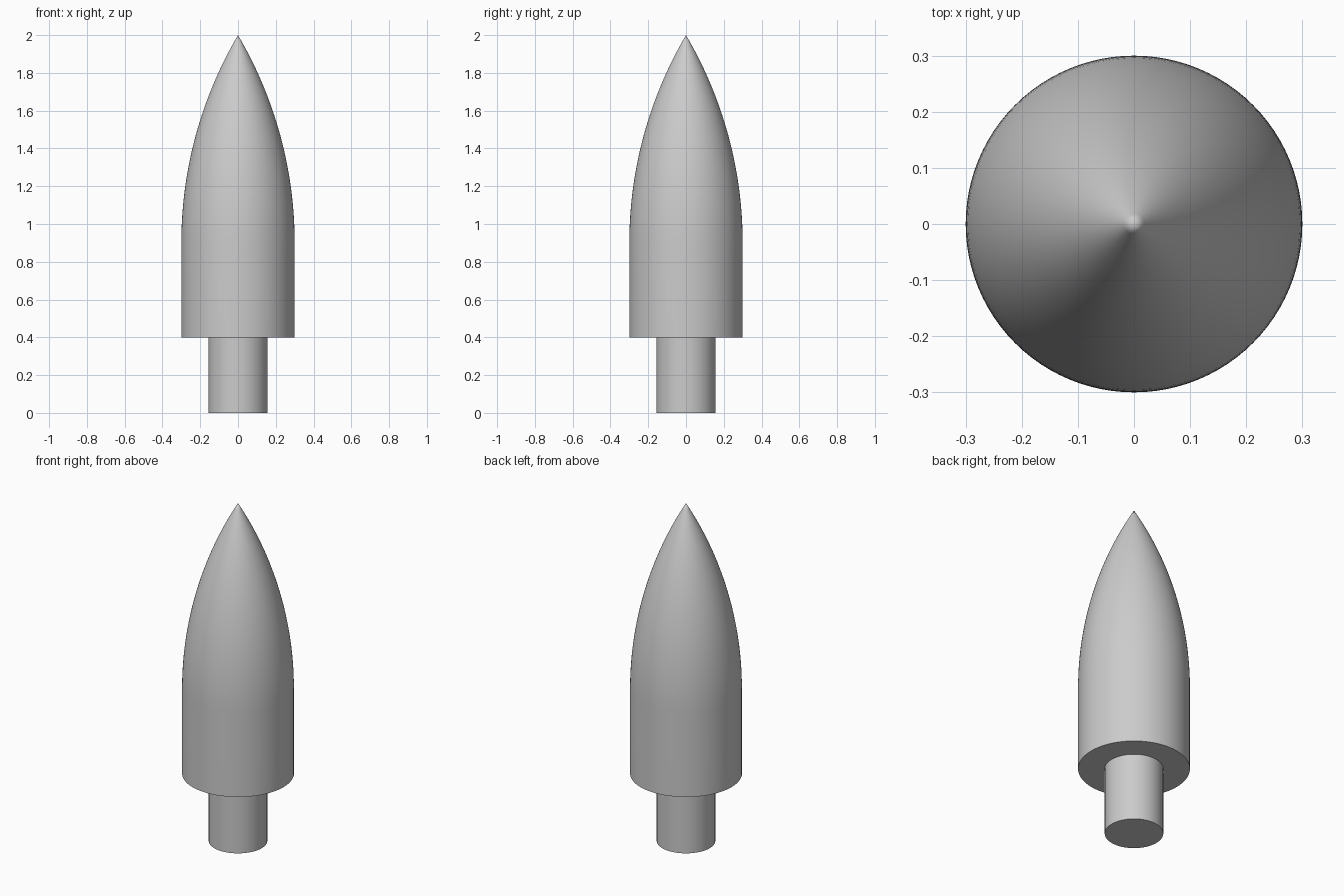
import bpy, bmesh, math
from mathutils import Matrix, Vector

cube = bpy.data.objects.get("Cube")
if cube:
    bpy.data.objects.remove(cube, do_unlink=True)

grey = bpy.data.materials.new("plain grey")
grey.use_nodes = True
grey.diffuse_color = (0.6, 0.6, 0.6, 1)
grey.node_tree.nodes["Principled BSDF"].inputs["Base Color"].default_value = grey.diffuse_color

SEGMENTS = 96
RADIUS, SHOULDER, BASE, TIP = 0.3, 0.9, 0.4, 2.0
SHANK_RADIUS = 0.157


def lathe(name, profile):
    """Revolve a (radius, height) profile about the z axis."""
    bm = bmesh.new()
    verts = [bm.verts.new((r, 0, z)) for r, z in profile]
    edges = [bm.edges.new(pair) for pair in zip(verts, verts[1:])]
    bmesh.ops.spin(bm, geom=verts + edges, cent=(0, 0, 0), axis=(0, 0, 1),
                   angle=math.tau, steps=SEGMENTS, use_merge=True)
    bmesh.ops.remove_doubles(bm, verts=bm.verts, dist=1e-5)
    bmesh.ops.recalc_face_normals(bm, faces=bm.faces)
    mesh = bpy.data.meshes.new(name)
    bm.to_mesh(mesh)
    bm.free()
    mesh.materials.append(grey)
    obj = bpy.data.objects.new(name, mesh)
    bpy.context.collection.objects.link(obj)
    bpy.ops.object.select_all(action="DESELECT")
    obj.select_set(True)
    bpy.context.view_layer.objects.active = obj
    bpy.ops.object.shade_smooth_by_angle(angle=math.radians(35))
    return obj


# Pointed head: straight lower wall flowing into a circular arc to the tip
length = TIP - SHOULDER
arc_radius = (RADIUS ** 2 + length ** 2) / (2 * RADIUS)
sweep = math.asin(length / arc_radius)
steps = 32
arc = [(arc_radius * math.cos(sweep * i / steps) - arc_radius + RADIUS,
        SHOULDER + arc_radius * math.sin(sweep * i / steps)) for i in range(steps)]
lathe("pointed_head", [(0, BASE), (RADIUS, BASE)] + arc + [(0, TIP)])

# Narrow shank below the head, closed inside it
lathe("shank", [(0, 0), (SHANK_RADIUS, 0), (SHANK_RADIUS, BASE + 0.02), (0, BASE + 0.02)])
